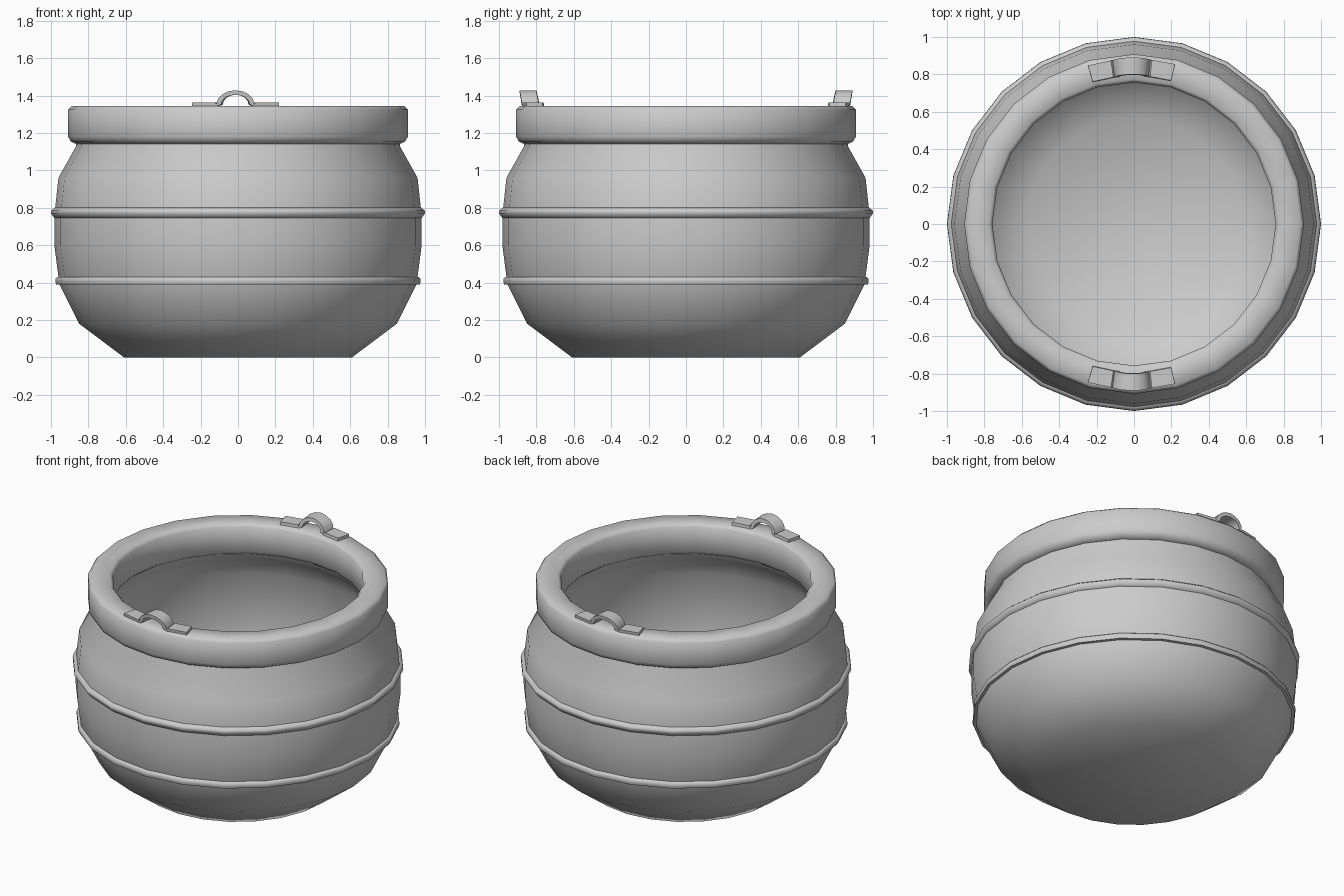
import bpy, bmesh, math

SIDES = 24
if "Cube" in bpy.data.objects:
    bpy.data.objects.remove(bpy.data.objects["Cube"])

iron = bpy.data.materials.new("grey iron")
iron.use_nodes = True
iron.diffuse_color = (0.6, 0.6, 0.6, 1)
iron.node_tree.nodes["Principled BSDF"].inputs["Base Color"].default_value = (0.6, 0.6, 0.6, 1)


def finish(name, bm, angle):
    bmesh.ops.recalc_face_normals(bm, faces=bm.faces)
    mesh = bpy.data.meshes.new(name)
    bm.to_mesh(mesh)
    bm.free()
    mesh.materials.append(iron)
    obj = bpy.data.objects.new(name, mesh)
    bpy.context.collection.objects.link(obj)
    bpy.ops.object.select_all(action="DESELECT")
    obj.select_set(True)
    bpy.context.view_layer.objects.active = obj
    bpy.ops.object.shade_smooth_by_angle(angle=math.radians(angle))
    return obj


def lathe(name, profile, closed=False, angle=60):
    """Spin (radius, z) points around z; open profiles get capped ends."""
    bm = bmesh.new()
    rings = []
    for r, z in profile:
        rings.append([bm.verts.new((r * math.cos(a), r * math.sin(a), z))
                      for a in (math.tau * i / SIDES for i in range(SIDES))])
    pairs = list(zip(rings, rings[1:]))
    if closed:
        pairs.append((rings[-1], rings[0]))
    for low, high in pairs:
        for i in range(SIDES):
            j = (i + 1) % SIDES
            bm.faces.new((low[i], low[j], high[j], high[i]))
    if not closed:
        bm.faces.new(rings[0])
        bm.faces.new(rings[-1])
    return finish(name, bm, angle)


# Pot wall: outside from the base up, over the mouth, down to the inner floor
lathe("pot_body", [
    (0.61, 0), (0.85, 0.18), (0.955, 0.39), (0.982, 0.6), (0.982, 0.76),
    (0.96, 0.96), (0.865, 1.13), (0.865, 1.3), (0.77, 1.3), (0.77, 1.15),
    (0.83, 1.08), (0.91, 0.95), (0.93, 0.6), (0.905, 0.41), (0.81, 0.22),
    (0.57, 0.05)])

# Thick collar around the mouth
lathe("rim", [
    (0.865, 1.14), (0.895, 1.155), (0.908, 1.18), (0.908, 1.325), (0.89, 1.343),
    (0.775, 1.343), (0.757, 1.325), (0.757, 1.16), (0.775, 1.14)], closed=True)

# Raised hoops around the belly
lathe("upper_hoop", [
    (0.96, 0.742), (0.982, 0.745), (1.0, 0.77), (0.998, 0.785),
    (0.98, 0.8), (0.96, 0.8)], closed=True)
lathe("lower_hoop", [
    (0.94, 0.387), (0.972, 0.39), (0.977, 0.405), (0.975, 0.42),
    (0.965, 0.43), (0.94, 0.43)], closed=True)


def lug(name, side):
    """Flat strap with an arched loop, bent to follow the rim."""
    x_mid, foot, span, thick = -0.013, 0.225, 0.085, 0.024
    line = [(-foot, 1.35, 0, 1), (-span - 0.02, 1.35, 0, 1)]
    for i in range(9):
        a = math.pi * (1 - i / 8)
        line.append((span * math.cos(a), 1.352 + 0.064 * math.sin(a),
                     math.cos(a), math.sin(a)))
    line += [(span + 0.02, 1.35, 0, 1), (foot, 1.35, 0, 1)]
    bm = bmesh.new()
    rows = []
    for x, z, nx, nz in line:
        row = []
        for r, s in ((0.79, -1), (0.88, -1), (0.88, 1), (0.79, 1)):
            px = x + nx * s * thick / 2 + x_mid
            pz = z + nz * s * thick / 2
            a = px / 0.84
            lean = 0.12 * (pz - 1.34)
            row.append(bm.verts.new((r * math.sin(a),
                                     side * (r * math.cos(a) + lean), pz)))
        rows.append(row)
    for p, q in zip(rows, rows[1:]):
        for i in range(4):
            j = (i + 1) % 4
            bm.faces.new((p[i], p[j], q[j], q[i]))
    bm.faces.new(rows[0])
    bm.faces.new(rows[-1])
    finish(name, bm, 50)


lug("front_lug", -1)
lug("back_lug", 1)
